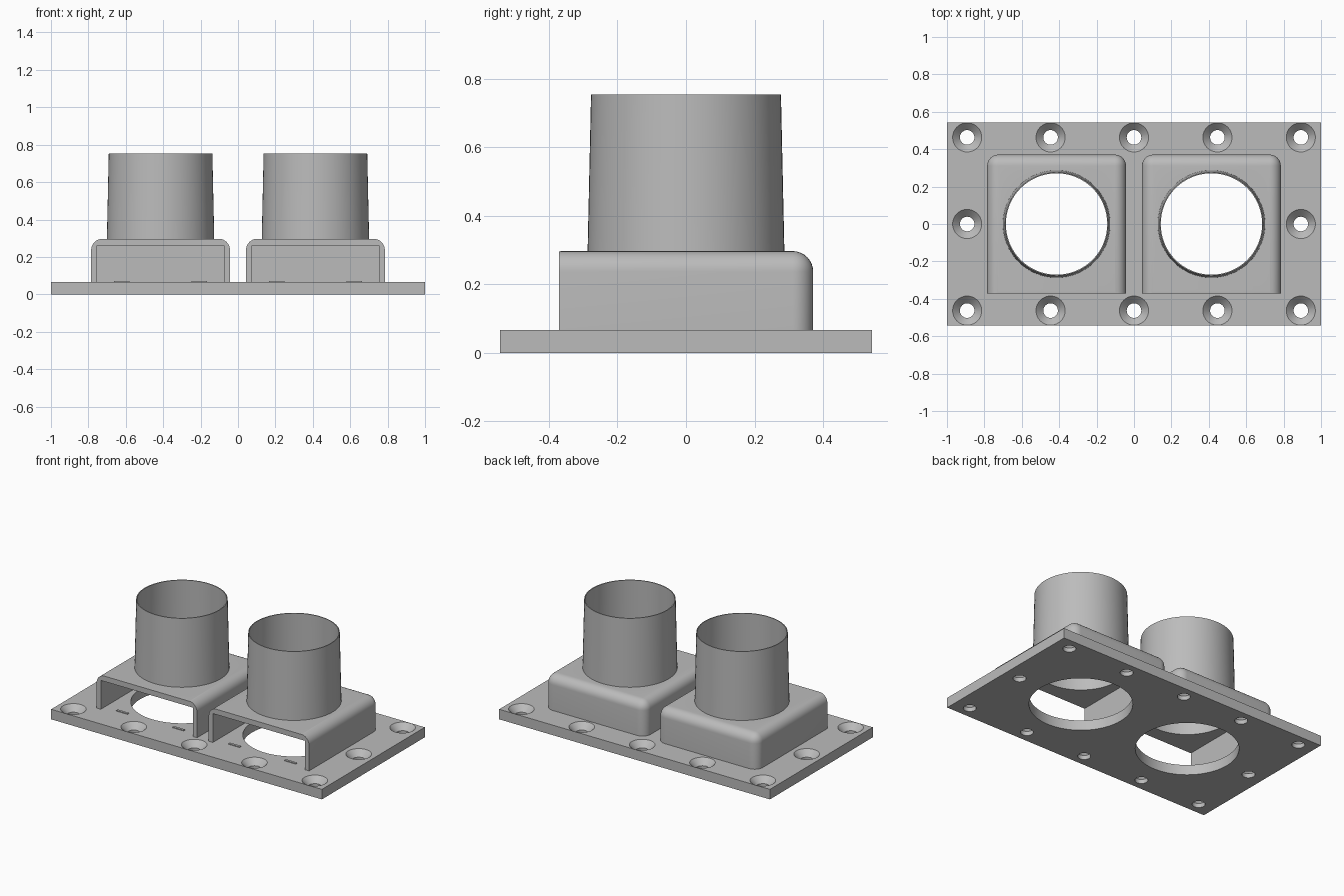
import bpy, bmesh, math
from mathutils import Matrix, Vector

if "Cube" in bpy.data.objects:
    bpy.data.objects.remove(bpy.data.objects["Cube"], do_unlink=True)

PLATE_TOP = 0.067
HOOD_TOP = 0.297
HOOD_X = 0.414
HOOD_HALF = 0.371

grey = bpy.data.materials.new("light grey")
grey.use_nodes = True
colour = (0.5, 0.5, 0.5, 1)
grey.diffuse_color = colour
grey.node_tree.nodes["Principled BSDF"].inputs["Base Color"].default_value = colour


def finish(name, bm):
    bmesh.ops.recalc_face_normals(bm, faces=bm.faces)
    mesh = bpy.data.meshes.new(name)
    bm.to_mesh(mesh)
    bm.free()
    mesh.materials.append(grey)
    obj = bpy.data.objects.new(name, mesh)
    bpy.context.collection.objects.link(obj)
    return obj


def add_box(bm, low, high):
    low, high = Vector(low), Vector(high)
    matrix = Matrix.Translation((low + high) / 2) @ Matrix.Diagonal((*(high - low), 1))
    bmesh.ops.create_cube(bm, size=1, matrix=matrix)


def add_lathe(bm, profile, x=0, y=0, sides=64):
    """Revolve a closed (radius, height) profile; radius 0 closes on the axis."""
    rings = []
    for r, z in profile:
        if r == 0:
            rings.append([bm.verts.new((x, y, z))] * sides)
        else:
            rings.append([bm.verts.new((x + r * math.cos(math.tau * i / sides),
                                        y + r * math.sin(math.tau * i / sides), z))
                          for i in range(sides)])
    for a, b in zip(rings, rings[1:] + rings[:1]):
        for i in range(sides):
            j = (i + 1) % sides
            corners = list(dict.fromkeys((a[i], a[j], b[j], b[i])))
            if len(corners) > 2:
                bm.faces.new(corners)


def cut(obj, cutter_bm):
    """Subtract the cutter and bake the result."""
    cutter = finish("cutter", cutter_bm)
    cutter.hide_render = True
    mod = obj.modifiers.new("cut", "BOOLEAN")
    mod.operation = "DIFFERENCE"
    mod.solver = "EXACT"
    mod.object = cutter
    bpy.context.view_layer.update()
    baked = bpy.data.meshes.new_from_object(obj.evaluated_get(bpy.context.evaluated_depsgraph_get()))
    obj.modifiers.clear()
    obj.data = baked
    bpy.data.objects.remove(cutter, do_unlink=True)


def smooth(obj, degrees=30):
    bpy.ops.object.select_all(action="DESELECT")
    obj.select_set(True)
    bpy.context.view_layer.objects.active = obj
    bpy.ops.object.shade_smooth_by_angle(angle=math.radians(degrees))


# Base plate with two large openings and a border of countersunk screw holes
bm = bmesh.new()
add_box(bm, (-1, -0.543, 0), (1, 0.543, PLATE_TOP))
plate = finish("base_plate", bm)
holes = bmesh.new()
for side in (-1, 1):
    add_lathe(holes, [(0, -0.1), (0.31, -0.1), (0.31, 0.2), (0, 0.2)], side * HOOD_X)
for column in range(-2, 3):
    for row in (-1, 0, 1):
        if row == 0 and abs(column) < 2:
            continue
        add_lathe(holes, [(0, -0.1), (0.039, -0.1), (0.039, 0.028), (0.078, PLATE_TOP),
                          (0.078, 0.1), (0, 0.1)], column * 0.446, row * 0.463, 32)
cut(plate, holes)
smooth(plate)


def is_round_edge(edge):
    a, b = (v.co for v in edge.verts)
    mid = (a + b) / 2
    top = mid.z > HOOD_TOP - 0.001
    back = mid.y > HOOD_HALF - 0.001
    outer_side = abs(a.x - b.x) < 0.001
    return (top and (back or outer_side)) or (back and outer_side)


for label, side in (("right", -1), ("left", 1)):
    cx = side * HOOD_X

    # Hood: rounded shell, open at the front and underneath
    bm = bmesh.new()
    add_box(bm, (cx - HOOD_HALF, -HOOD_HALF, PLATE_TOP), (cx + HOOD_HALF, HOOD_HALF, HOOD_TOP))
    bmesh.ops.bevel(bm, geom=[e for e in bm.edges if is_round_edge(e)], offset=0.06,
                    segments=8, profile=0.5, affect="EDGES")
    lip = [e for e in bm.edges
           if all(v.co.z > HOOD_TOP - 0.001 and v.co.y < 0.001 - HOOD_HALF for v in e.verts)]
    bmesh.ops.bevel(bm, geom=lip, offset=0.02, segments=4, profile=0.5, affect="EDGES")
    hood = finish(label + "_hood", bm)
    cavity = bmesh.new()
    add_box(cavity, (cx - 0.34, -0.6, 0), (cx + 0.34, 0.34, 0.26))
    cut(hood, cavity)
    bore = bmesh.new()
    add_lathe(bore, [(0, 0.2), (0.28, 0.2), (0.28, 0.4), (0, 0.4)], cx)
    cut(hood, bore)
    smooth(hood)

    # Thin tapered pipe
    bm = bmesh.new()
    add_lathe(bm, [(0.28, HOOD_TOP), (0.287, HOOD_TOP), (0.277, 0.753), (0.271, 0.753)], cx)
    smooth(finish(label + "_pipe", bm))

    # Small ridges on the plate just inside the hood opening
    bm = bmesh.new()
    for offset in (-0.207, 0.207):
        x = cx + offset
        add_box(bm, (x - 0.042, -0.338, PLATE_TOP - 0.005), (x + 0.042, -0.322, PLATE_TOP + 0.005))
    finish(label + "_ridges", bm)
